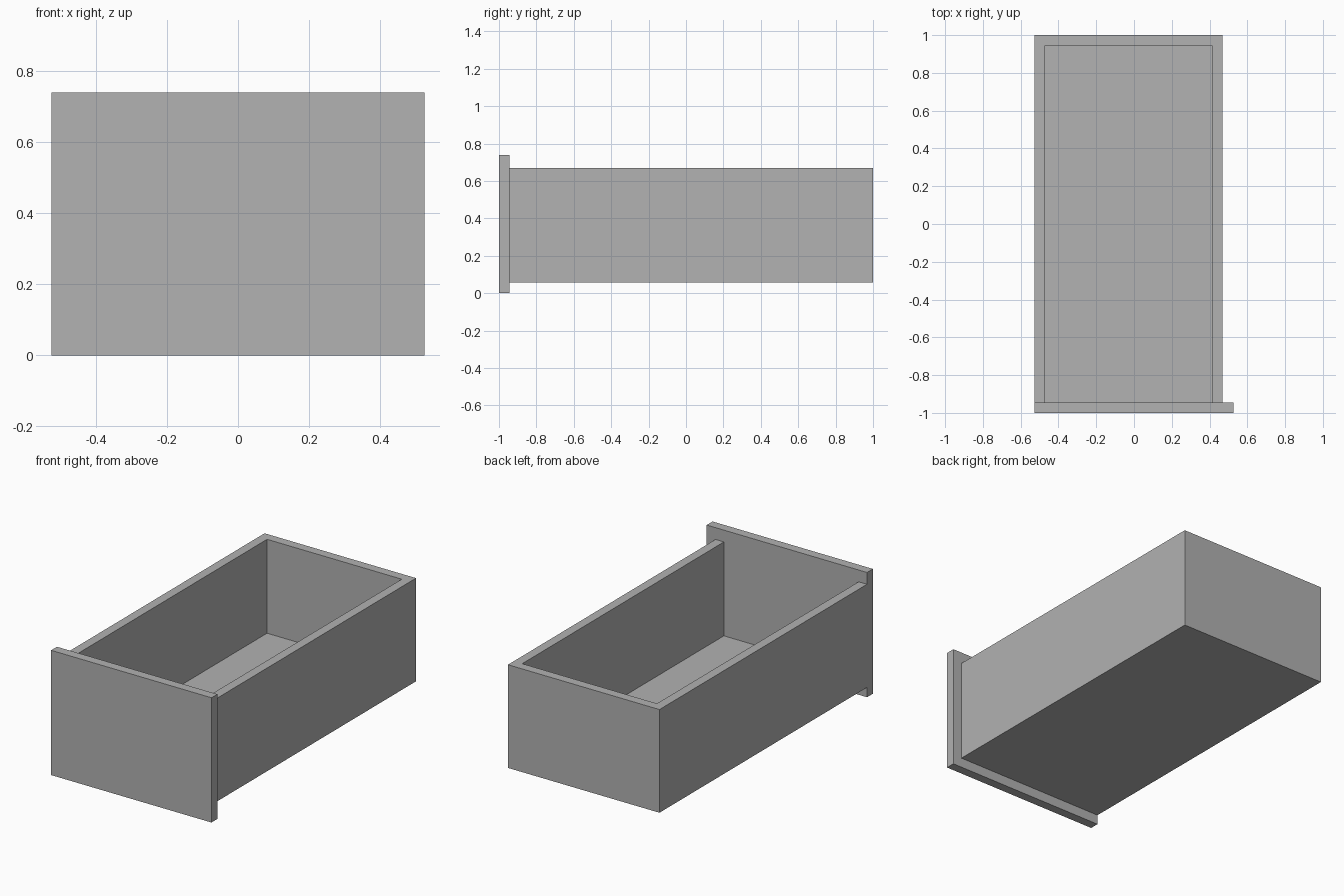
import bpy
import bmesh
from mathutils import Matrix, Vector

default = bpy.data.objects.get("Cube")
if default:
    bpy.data.objects.remove(default, do_unlink=True)

BOARD = 0.055          # thickness of every board
HALF_W = 0.526         # half width of the front panel

grey = bpy.data.materials.new("plain grey")
grey.use_nodes = True
colour = (0.445, 0.445, 0.445, 1)
grey.diffuse_color = colour
grey.node_tree.nodes["Principled BSDF"].inputs["Base Color"].default_value = colour


def box(name, low, high, open_sides=()):
    """Cuboid between two corners, leaving out faces that point along open_sides."""
    low, high = Vector(low), Vector(high)
    bm = bmesh.new()
    size = Matrix.Diagonal((*(high - low), 1))
    bmesh.ops.create_cube(bm, size=1, matrix=Matrix.Translation((low + high) / 2) @ size)
    bm.normal_update()
    gone = [f for f in bm.faces if any(f.normal.dot(Vector(s)) > 0.9 for s in open_sides)]
    bmesh.ops.delete(bm, geom=gone, context="FACES")
    mesh = bpy.data.meshes.new(name)
    bm.to_mesh(mesh)
    bm.free()
    mesh.materials.append(grey)
    obj = bpy.data.objects.new(name, mesh)
    bpy.context.collection.objects.link(obj)
    return obj


# Front panel, taller than the tray and overhanging it on one side
box("front_panel", (-HALF_W, -1, 0), (HALF_W, -1 + BOARD, 0.74))

# Tray: floor, two sides and back, thickened inwards
tray = box("drawer_tray", (-HALF_W, -1 + BOARD, 0.058), (0.468, 1, 0.67),
           open_sides=((0, 0, 1), (0, -1, 0)))
walls = tray.modifiers.new("board_thickness", "SOLIDIFY")
walls.thickness = BOARD
walls.offset = -1
walls.use_even_offset = True
walls.use_quality_normals = True
